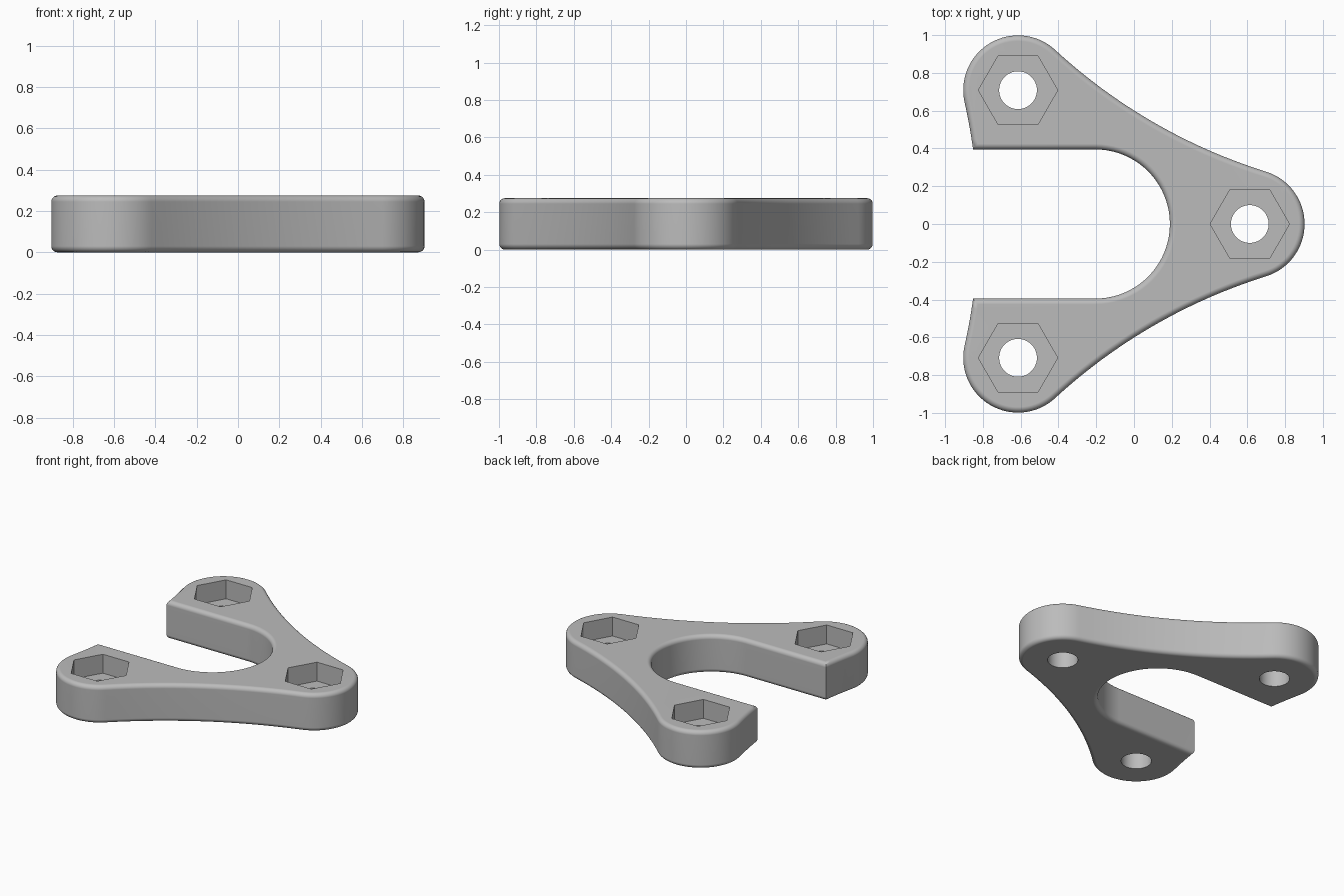
import bpy
import bmesh
from math import pi, sin, cos, asin, atan, hypot, radians
from mathutils import Matrix

if "Cube" in bpy.data.objects:
    bpy.data.objects.remove(bpy.data.objects["Cube"])

HEIGHT = 0.275
CENTRE_X = -0.205      # centroid of the three lobes
SPREAD = 0.818         # centroid to lobe centre
LOBE_R = 0.29
WAIST = 3.56           # centroid to centre of each concave side
SLOT_R = 0.395
FILLET = 0.03

grey = bpy.data.materials.new("plain grey")
grey.use_nodes = True
colour = (0.5, 0.5, 0.5, 1)
grey.diffuse_color = colour
grey.node_tree.nodes["Principled BSDF"].inputs["Base Color"].default_value = colour


def polar(dist, ang):
    return CENTRE_X + dist * cos(ang), dist * sin(ang)


def arc(centre, radius, start, end, steps):
    angles = [start + (end - start) * i / steps for i in range(steps + 1)]
    return [(centre[0] + radius * cos(a), centre[1] + radius * sin(a)) for a in angles]


def make_object(name, bm):
    bmesh.ops.recalc_face_normals(bm, faces=bm.faces)
    mesh = bpy.data.meshes.new(name)
    bm.to_mesh(mesh)
    bm.free()
    mesh.materials.append(grey)
    obj = bpy.data.objects.new(name, mesh)
    bpy.context.collection.objects.link(obj)
    return obj


# Upper half of the outline: tangent lobes and concave sides, then the slot
third = pi / 3
lobes = [polar(SPREAD, 2 * third * k) for k in range(3)]
half_side = SPREAD * sin(third)
lean = atan(half_side / (WAIST - SPREAD / 2))
side_r = hypot(half_side, WAIST - SPREAD / 2) - LOBE_R

upper = arc(lobes[0], LOBE_R, 0, third + lean, 16)
upper += arc(polar(WAIST, third), side_r, 4 * third + lean, 4 * third - lean, 20)[1:-1]
upper += arc(lobes[1], LOBE_R, third - lean, pi + lean, 32)
upper += arc(polar(WAIST, pi), side_r, lean, asin(SLOT_R / side_r), 5)[1:]
upper += arc((CENTRE_X, 0), SLOT_R, pi / 2, 0, 20)
outline = upper + [(x, -y) for x, y in reversed(upper[1:-1])]

# Extruded plate with rounded top and bottom rims
bm = bmesh.new()
base = bm.faces.new([bm.verts.new((x, y, 0)) for x, y in outline])
top = bmesh.ops.extrude_face_region(bm, geom=[base], use_keep_orig=True)
bmesh.ops.translate(bm, vec=(0, 0, HEIGHT),
                    verts=[v for v in top["geom"] if isinstance(v, bmesh.types.BMVert)])
bmesh.ops.recalc_face_normals(bm, faces=bm.faces)
rims = [e for e in bm.edges if abs(e.verts[0].co.z - e.verts[1].co.z) < 1e-4]
bmesh.ops.bevel(bm, geom=rims, offset=FILLET, segments=5, profile=0.5, affect='EDGES')
plate = make_object("bracket_plate", bm)


# Cutters for the bolt holes and the hexagonal nut pockets
def cut_prisms(name, sides, radius, bottom, top_z):
    bm = bmesh.new()
    for x, y in lobes:
        place = Matrix.Translation((x, y, (bottom + top_z) / 2))
        # align a corner with the x axis
        turn = Matrix.Rotation(radians(90), 4, 'Z')
        bmesh.ops.create_cone(bm, cap_ends=True, segments=sides, radius1=radius,
                              radius2=radius, depth=top_z - bottom, matrix=place @ turn)
    # create_cone may start on either axis, so turn the hexagon's corners onto x
    first = max(bm.verts, key=lambda v: v.co.x)
    if sides == 6 and abs(first.co.x - lobes[0][0] - radius) > 1e-3:
        for i, (x, y) in enumerate(lobes):
            bmesh.ops.rotate(bm, cent=(x, y, 0), matrix=Matrix.Rotation(radians(30), 3, 'Z'),
                             verts=[v for v in bm.verts
                                    if hypot(v.co.x - x, v.co.y - y) < radius * 1.1])
    cutter = make_object(name, bm)
    cutter.hide_render = True
    cutter.hide_set(True)
    mod = plate.modifiers.new(name, 'BOOLEAN')
    mod.operation = 'DIFFERENCE'
    mod.solver = 'EXACT'
    mod.object = cutter
    return cutter


cutters = [cut_prisms("bolt_hole_cutter", 48, 0.1, -0.1, HEIGHT + 0.1),
           cut_prisms("nut_pocket_cutter", 6, 0.21, HEIGHT / 2, HEIGHT + 0.1)]

# Bake the cuts and drop the cutters
bpy.context.view_layer.update()
graph = bpy.context.evaluated_depsgraph_get()
result = bpy.data.meshes.new_from_object(plate.evaluated_get(graph))
plate.modifiers.clear()
plate.data = result
for cutter in cutters:
    bpy.data.objects.remove(cutter)
result.materials.clear()
result.materials.append(grey)

# Smooth walls and rims, crisp pockets, flat faces
bpy.ops.object.select_all(action='DESELECT')
plate.select_set(True)
bpy.context.view_layer.objects.active = plate
bpy.ops.object.shade_smooth_by_angle(angle=radians(35))
weighted = plate.modifiers.new("flat_face_normals", 'WEIGHTED_NORMAL')
weighted.keep_sharp = True
